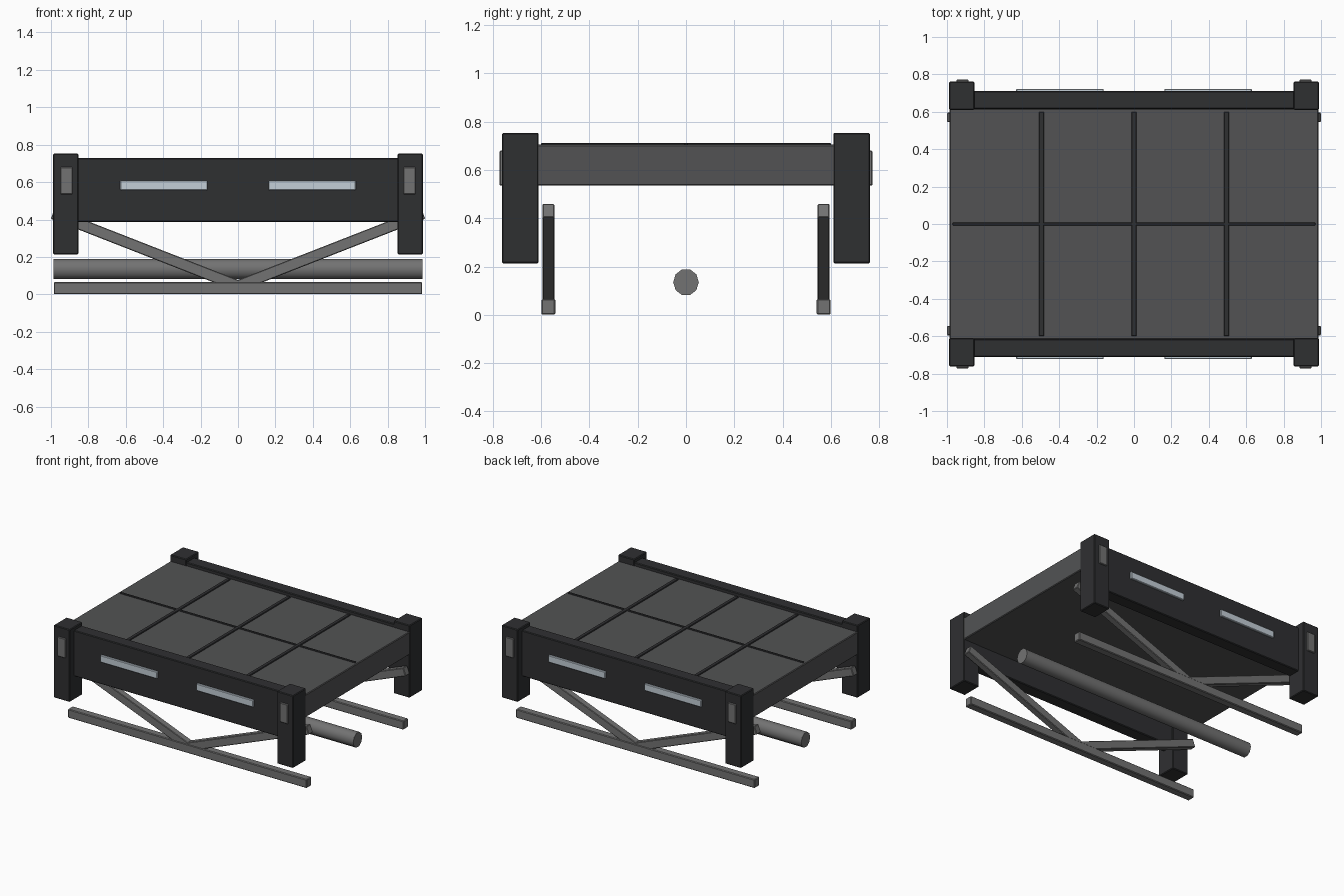
import bpy, math

if "Cube" in bpy.data.objects:
    bpy.data.objects.remove(bpy.data.objects["Cube"])

def material(name, r, g, b):
    m = bpy.data.materials.new(name)
    m.diffuse_color = (r, g, b, 1)
    m.use_nodes = True
    m.node_tree.nodes["Principled BSDF"].inputs["Base Color"].default_value = m.diffuse_color
    return m

DARK = material("dark_steel", 0.028, 0.029, 0.031)
DECK = material("deck_grey", 0.085, 0.086, 0.088)
STEEL = material("bare_steel", 0.17, 0.17, 0.17)
LENS = material("pale_lens", 0.55, 0.62, 0.68)

def box(name, x, y, z, mat, bevel=0.005, tilt=0.0):
    """Box from (min, max) ranges, optionally tilted about y."""
    bpy.ops.mesh.primitive_cube_add(
        size=1, location=[(a + b) / 2 for a, b in (x, y, z)])
    ob = bpy.context.object
    ob.name = name
    ob.scale = [b - a for a, b in (x, y, z)]
    bpy.ops.object.transform_apply(location=False, rotation=False, scale=True)
    ob.rotation_euler.y = tilt
    ob.data.materials.append(mat)
    mod = ob.modifiers.new("edge", 'BEVEL')
    mod.width = bevel
    mod.segments = 1
    return ob

def span(centre, width):
    return (centre - width / 2, centre + width / 2)

# Deck slab and its raised dividing strips
box("deck", (-0.987, 0.987), (-0.617, 0.617), (0.535, 0.705), DECK)
for x in (-0.495, 0, 0.495):
    box("deck_cross_strip", span(x, 0.028), (-0.6, 0.6), (0.695, 0.712), DARK, 0.003)
box("deck_long_strip", (-0.97, 0.97), span(0, 0.016), (0.695, 0.712), DARK, 0.003)

for s in (-1, 1):
    # Side panel with two inset lenses
    box("side_panel", (-0.87, 0.87), span(s * 0.663, 0.094), (0.387, 0.728), DARK)
    for x in (-0.396, 0.396):
        box("side_lens", span(x, 0.468), span(s * 0.71, 0.026), (0.556, 0.609), LENS, 0.004)

    # Corner posts with marker plates
    for t in (-1, 1):
        box("corner_post", span(t * 0.921, 0.134), span(s * 0.686, 0.152), (0.213, 0.753), DARK)
        box("post_marker", span(t * 0.917, 0.066), span(s * 0.756, 0.032), (0.535, 0.68), STEEL, 0.004)

    # Lower rail and its V braces
    box("lower_rail", (-0.985, 0.985), span(s * 0.57, 0.058), (0.003, 0.068), STEEL).location.z -= 0.0025
    dx, z0, z1 = 0.99, 0.045, 0.432
    length = math.hypot(dx, z1 - z0)
    for t in (-1, 1):
        box("diagonal_brace", span(t * dx / 2, length), span(s * 0.57, 0.05),
            span((z0 + z1) / 2, 0.06), STEEL, 0.004, -t * math.atan2(z1 - z0, dx))

# Central pipe
bpy.ops.mesh.primitive_cylinder_add(vertices=10, radius=1, depth=2,
                                    location=(0, 0, 0.135), rotation=(0, math.pi / 2, 0))
pipe = bpy.context.object
pipe.name = "central_pipe"
pipe.scale = (0.056, 0.053, 0.987)
pipe.data.materials.append(STEEL)
bpy.ops.object.shade_smooth_by_angle(angle=math.radians(40))
